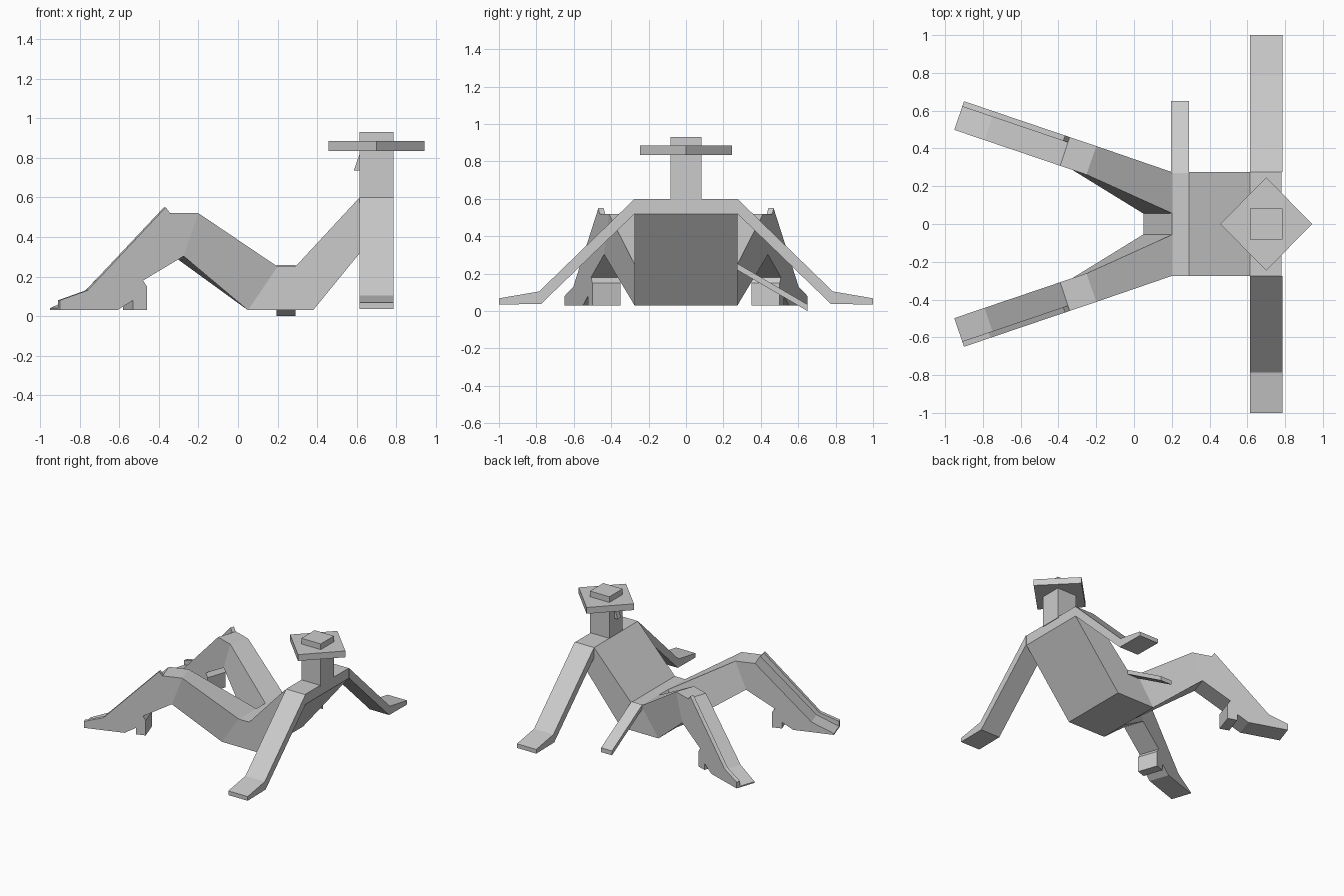
import bpy, bmesh

if "Cube" in bpy.data.objects:
    bpy.data.objects.remove(bpy.data.objects["Cube"])


def loft(name, ring_a, ring_b):
    """Solid between two matching outlines."""
    bm = bmesh.new()
    a = [bm.verts.new(p) for p in ring_a]
    b = [bm.verts.new(p) for p in ring_b]
    n = len(a)
    bm.faces.new(a)
    bm.faces.new(b[::-1])
    for i in range(n):
        j = (i + 1) % n
        bm.faces.new((a[i], b[i], b[j], a[j]))
    bmesh.ops.recalc_face_normals(bm, faces=bm.faces)
    mesh = bpy.data.meshes.new(name)
    bm.to_mesh(mesh)
    bm.free()
    ob = bpy.data.objects.new(name, mesh)
    bpy.context.collection.objects.link(ob)
    return ob


def side_prism(name, profile, y0, y1):
    """Profile in x, z pulled along y."""
    return loft(name, [(x, y0, z) for x, z in profile], [(x, y1, z) for x, z in profile])


def cross_prism(name, profile, x0, x1):
    """Profile in y, z pulled along x."""
    return loft(name, [(x0, y, z) for y, z in profile], [(x1, y, z) for y, z in profile])


def flat_prism(name, outline, z0, z1):
    """Outline in x, y pulled along z."""
    return loft(name, [(x, y, z0) for x, y in outline], [(x, y, z1) for x, y in outline])


def leg_point(x, z, inset, s):
    """Point on the splayed leg: x along its outer face, inset towards the middle."""
    y = 0.277 + (0.2 - x) * 0.339
    return (x - 0.321 * inset, s * (y - 0.947 * inset), z)


def leg_prism(name, profile, in0, in1, s):
    return loft(name, [leg_point(x, z, in0, s) for x, z in profile],
                [leg_point(x, z, in1, s) for x, z in profile])


# Leaning torso and the pelvis between the legs
side_prism("torso", [(0.05, 0.03), (0.38, 0.03), (0.78, 0.52), (0.78, 0.60),
                     (0.615, 0.60), (0.29, 0.25), (0.20, 0.25)], -0.275, 0.275)

# Head, nose and hat
side_prism("head", [(0.615, 0.59), (0.785, 0.59), (0.785, 0.93), (0.615, 0.93)], -0.083, 0.083)
side_prism("nose", [(0.62, 0.835), (0.585, 0.735), (0.62, 0.735)], -0.02, 0.02)
flat_prism("hat_brim", [(0.457, 0), (0.70, -0.247), (0.943, 0), (0.70, 0.247)], 0.835, 0.885)

# Strap hanging from one hip to the ground
cross_prism("hip_strap", [(0.27, 0.257), (0.27, 0.222), (0.65, 0.0), (0.65, 0.035)], 0.195, 0.29)

arm = [(0.275, 0.60), (0.785, 0.105), (1.0, 0.068), (1.0, 0.035), (0.775, 0.038), (0.275, 0.52)]
shin = [(-0.20, 0.52), (-0.34, 0.52), (-0.74, 0.11), (-0.90, 0.04), (-0.90, 0.03),
        (-0.61, 0.03), (-0.53, 0.08), (-0.53, 0.03), (-0.46, 0.03), (-0.46, 0.15),
        (-0.48, 0.18), (-0.275, 0.303)]
strip = [(-0.34, 0.515), (-0.365, 0.55), (-0.76, 0.13), (-0.90, 0.08), (-0.90, 0.03), (-0.73, 0.09)]

for side, s in (("left", 1), ("right", -1)):
    # Propping arm with flat hand
    cross_prism(side + "_arm", [(s * y, z) for y, z in arm], 0.615, 0.785)
    # Thigh from hip to knee
    hip = [(0.20, s * 0.275, 0.25), (0.20, s * 0.057, 0.25),
           (0.05, s * 0.055, 0.03), (0.05, s * 0.275, 0.03)]
    knee = [leg_point(-0.20, 0.52, 0, s), leg_point(-0.20, 0.52, 0.16, s),
            leg_point(-0.275, 0.303, 0.16, s), leg_point(-0.275, 0.303, 0, s)]
    loft(side + "_thigh", hip, knee)
    # Shin with foot and heel, plus the raised outer strip
    leg_prism(side + "_shin_and_boot", shin, 0, 0.16, s)
    leg_prism(side + "_shin_strip", strip, 0, 0.03, s)
